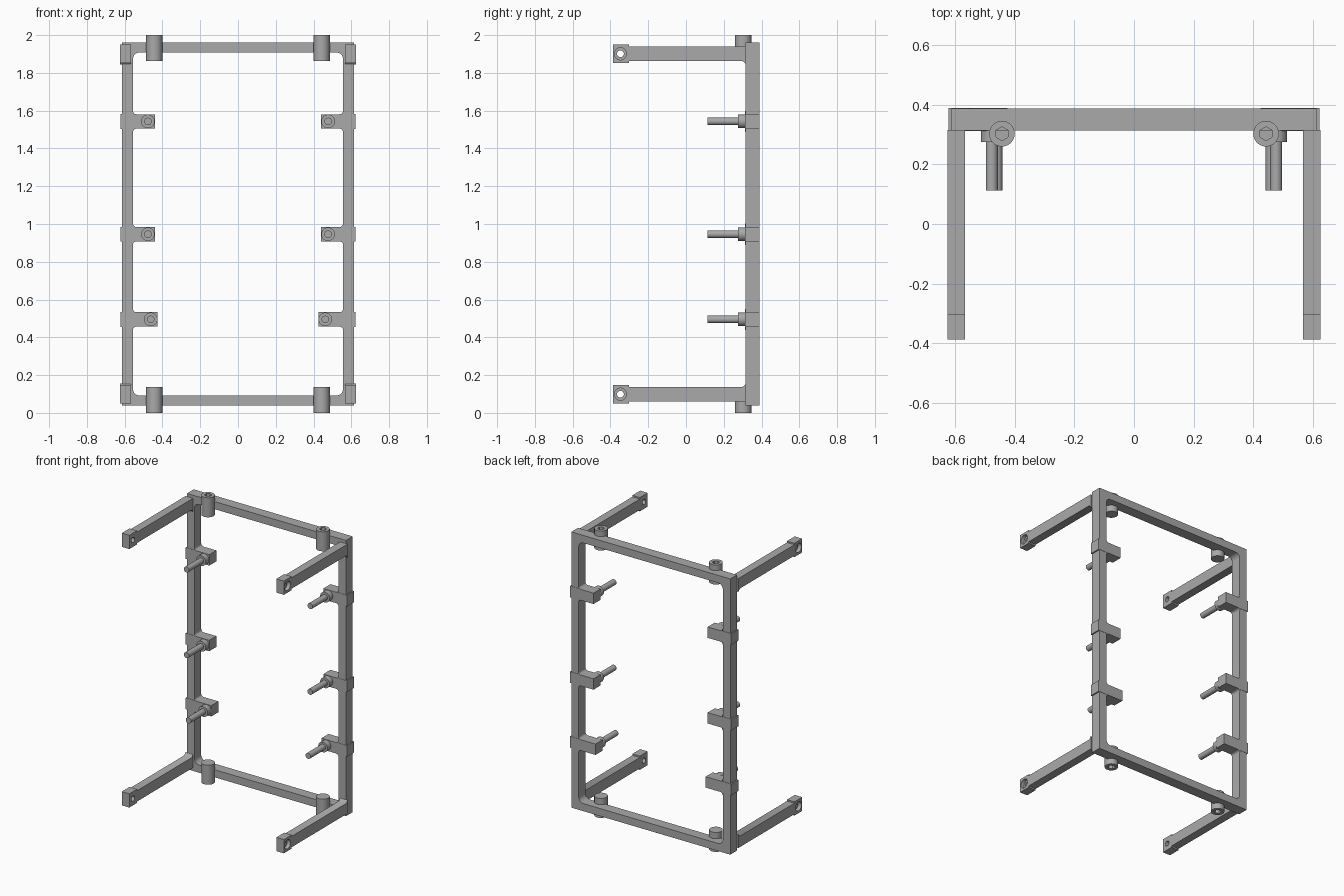
import bpy, bmesh, math
from mathutils import Vector, Matrix

cube = bpy.data.objects.get("Cube")
if cube:
    bpy.data.objects.remove(cube, do_unlink=True)

grey = bpy.data.materials.new("plain grey")
grey.use_nodes = True
COLOUR = (0.4, 0.4, 0.4, 1)
grey.diffuse_color = COLOUR
grey.node_tree.nodes["Principled BSDF"].inputs["Base Color"].default_value = COLOUR


def finish(name, bm):
    bmesh.ops.recalc_face_normals(bm, faces=bm.faces)
    mesh = bpy.data.meshes.new(name)
    bm.to_mesh(mesh)
    bm.free()
    mesh.materials.append(grey)
    ob = bpy.data.objects.new(name, mesh)
    bpy.context.collection.objects.link(ob)
    return ob


def prism(name, points, extrude):
    """Closed outline of 3D points pushed along a vector."""
    bm = bmesh.new()
    face = bm.faces.new([bm.verts.new(p) for p in points])
    ret = bmesh.ops.extrude_face_region(bm, geom=[face])
    verts = [g for g in ret["geom"] if isinstance(g, bmesh.types.BMVert)]
    bmesh.ops.translate(bm, verts=verts, vec=extrude)
    return finish(name, bm)


def rod(name, start, end, radius, sides=32):
    start, end = Vector(start), Vector(end)
    axis = end - start
    turn = axis.to_track_quat("Z", "Y").to_matrix().to_4x4()
    bm = bmesh.new()
    bmesh.ops.create_cone(bm, cap_ends=True, segments=sides, radius1=radius,
                          radius2=radius, depth=axis.length,
                          matrix=Matrix.Translation((start + end) / 2) @ turn)
    return finish(name, bm)


def cut(ob, cutter):
    mod = ob.modifiers.new("cut", "BOOLEAN")
    mod.operation = "DIFFERENCE"
    mod.solver = "EXACT"
    mod.object = cutter
    bpy.context.view_layer.objects.active = ob
    bpy.ops.object.modifier_apply(modifier=mod.name)
    bpy.data.objects.remove(cutter, do_unlink=True)


def smooth(ob):
    bpy.ops.object.select_all(action="DESELECT")
    ob.select_set(True)
    bpy.context.view_layer.objects.active = ob
    bpy.ops.object.shade_smooth_by_angle(angle=math.radians(35))


def arc(cx, cz, r, a0, a1, n=5):
    return [(cx + r * math.cos(math.radians(a0 + (a1 - a0) * i / n)),
             cz + r * math.sin(math.radians(a0 + (a1 - a0) * i / n)))
            for i in range(n + 1)]


BACK, FRONT = 0.388, 0.314
MID = 1.0


def rect(hx, hz, r=0):
    """Rectangle outline around the middle, with optional round corners."""
    pts = []
    for k, (sx, sz) in enumerate([(1, 1), (-1, 1), (-1, -1), (1, -1)]):
        if r:
            pts += arc(sx * (hx - r), sz * (hz - r), r, 90 * k, 90 * k + 90)
        else:
            pts.append((sx * hx, sz * hz))
    return pts


# Back frame with rounded inner corners
frame = prism("back_frame", [(x, FRONT, MID + z) for x, z in rect(0.613, 0.961)],
              (0, BACK - FRONT, 0))
opening = prism("opening", [(x, FRONT - 0.1, MID + z) for x, z in rect(0.556, 0.908, 0.035)],
                (0, 0.3, 0))
cut(frame, opening)
smooth(frame)

for sx, side in ((1, "left"), (-1, "right")):
    for sz, level in ((1, "top"), (-1, "bottom")):
        # Forward arm with a thicker end block and a foot at the frame
        c = 0.901
        outline = [(-0.387, c + 0.048), (-0.302, c + 0.048), (-0.302, c + 0.038),
                   (FRONT + 0.001, c + 0.038), (FRONT + 0.001, c - 0.056),
                   (0.308, c - 0.045), (0.297, c - 0.038), (-0.302, c - 0.038),
                   (-0.302, c - 0.048), (-0.387, c - 0.048)]
        arm = prism(f"{level}_{side}_arm",
                    [(sx * 0.567, y, MID + sz * z) for y, z in outline], (sx * 0.058, 0, 0))
        hole_z = MID + sz * c
        cut(arm, rod("hole", (sx * 0.5, -0.347, hole_z), (sx * 0.7, -0.347, hole_z), 0.018))
        cut(arm, rod("bore", (sx * 0.6, -0.347, hole_z), (sx * 0.7, -0.347, hole_z), 0.032))
        smooth(arm)

        # Upright socket with a hexagonal recess in its outer end
        x, y = sx * 0.443, 0.303
        socket = rod(f"{level}_{side}_socket", (x, y, MID + sz * 0.864), (x, y, MID + sz), 0.043)
        cut(socket, rod("recess", (x, y, MID + sz * 0.94), (x, y, MID + sz * 1.1), 0.023, 6))
        smooth(socket)

    # Brackets on the posts, each with a collar and a pin
    for z, reach, level in ((1.543, 0.44, "upper"), (0.946, 0.44, "middle"), (0.495, 0.425, "lower")):
        h, post, r = 0.038, 0.556, 0.018
        half = [(0.622, h + 0.001), (post - 0.001, h + 0.001), (post - 0.001, h + r)]
        half += arc(post - r, h + r, r, 0, -90)[1:] + [(reach, h)]
        outline = half + [(px, -pz) for px, pz in reversed(half)]
        bracket = prism(f"{level}_{side}_bracket",
                        [(sx * px, FRONT - 0.002, z + pz) for px, pz in outline],
                        (0, BACK + 0.004 - FRONT, 0))
        smooth(bracket)
        x = sx * (reach + 0.037)
        smooth(rod(f"{level}_{side}_collar", (x, 0.275, z), (x, 0.33, z), 0.036))
        smooth(rod(f"{level}_{side}_pin", (x, 0.113, z), (x, 0.29, z), 0.02))
